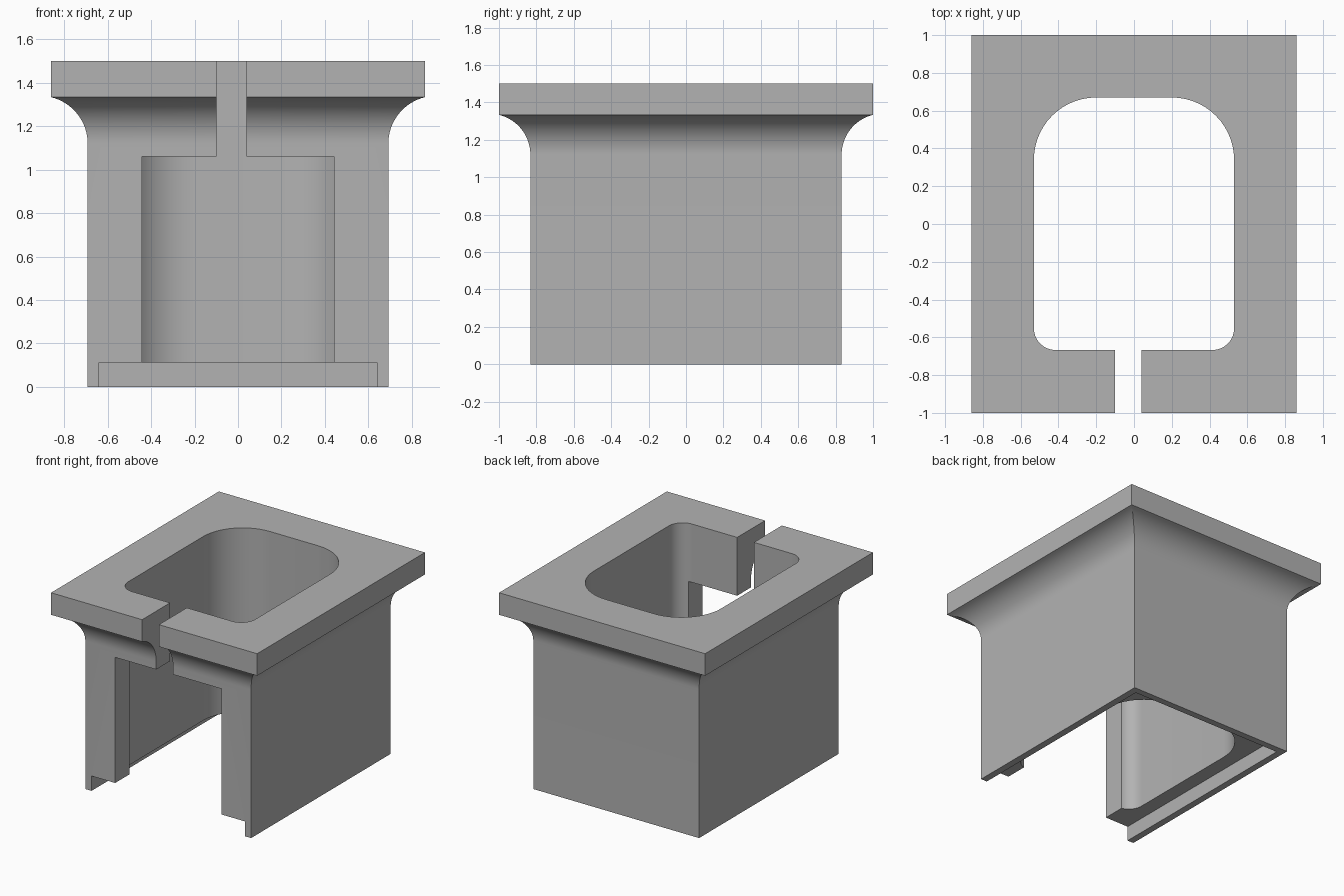
import bpy, bmesh
from math import cos, sin, pi, radians, acos

cube = bpy.data.objects.get("Cube")
if cube:
    bpy.data.objects.remove(cube, do_unlink=True)

grey = bpy.data.materials.new("plain grey")
grey.use_nodes = True
colour = (0.45, 0.45, 0.45, 1)
grey.diffuse_color = colour
grey.node_tree.nodes["Principled BSDF"].inputs["Base Color"].default_value = colour


def loft(name, rings):
    """Closed solid through a stack of matching rings."""
    bm = bmesh.new()
    loops = [[bm.verts.new(p) for p in ring] for ring in rings]
    for low, high in zip(loops, loops[1:]):
        for i in range(len(low)):
            j = (i + 1) % len(low)
            bm.faces.new((low[i], low[j], high[j], high[i]))
    bm.faces.new(loops[0][::-1])
    bm.faces.new(loops[-1])
    bmesh.ops.recalc_face_normals(bm, faces=bm.faces)
    mesh = bpy.data.meshes.new(name)
    bm.to_mesh(mesh)
    bm.free()
    obj = bpy.data.objects.new(name, mesh)
    bpy.context.collection.objects.link(obj)
    mesh.materials.append(grey)
    return obj


def rectangle(x0, x1, y0, y1, z):
    return [(x0, y0, z), (x1, y0, z), (x1, y1, z), (x0, y1, z)]


def box(name, x0, x1, y0, y1, z0, z1):
    return loft(name, [rectangle(x0, x1, y0, y1, z) for z in (z0, z1)])


def rounded_opening(z, steps=14):
    """Rectangle with wide rear corners and tight front corners."""
    x, front, back = 0.53, -0.667, 0.67
    corners = [(x, back, 0.33, 1, -1), (-x, back, 0.33, -1, -1),
               (-x, front, 0.115, -1, 1), (x, front, 0.115, 1, 1)]
    points = []
    for k, (cx, cy, r, sx, sy) in enumerate(corners):
        for i in range(steps + 1):
            a = (k + i / steps) * pi / 2
            points.append((cx - sx * r + r * cos(a), cy + sy * r + r * sin(a), z))
    return points


# Body with a concave flare running into the top flange
half_x, half_y, overhang = 0.692, 0.832, 0.168
radius, flare_z = 0.22, 1.12
end = acos((radius - overhang) / radius)
profile = [(0, 0)]
for i in range(17):
    a = end * i / 16
    profile.append((radius * (1 - cos(a)), flare_z + radius * sin(a)))
profile.append((overhang, 1.5))
body = loft("flanged_housing", [
    rectangle(-half_x - d, half_x + d, -half_y - d, half_y + d, z) for d, z in profile])

# Openings: central well, front doorway, narrow front slot, underside recess
cutters = [
    loft("well_cutter", [rounded_opening(z) for z in (-0.2, 1.7)]),
    box("doorway_cutter", -0.443, 0.443, -1.2, -0.4, -0.2, 1.06),
    box("slot_cutter", -0.10, 0.04, -1.2, -0.4, 0.9, 1.7),
    box("recess_cutter", -0.64, 0.64, -1.2, 0.782, -0.2, 0.112),
]
bpy.ops.object.select_all(action="DESELECT")
body.select_set(True)
bpy.context.view_layer.objects.active = body
for cutter in cutters:
    cutter.hide_render = True
    cut = body.modifiers.new(cutter.name, "BOOLEAN")
    cut.operation = "DIFFERENCE"
    cut.solver = "EXACT"
    cut.object = cutter
    bpy.ops.object.modifier_apply(modifier=cut.name)
    bpy.data.objects.remove(cutter, do_unlink=True)

bpy.ops.object.shade_smooth_by_angle(angle=radians(20))
